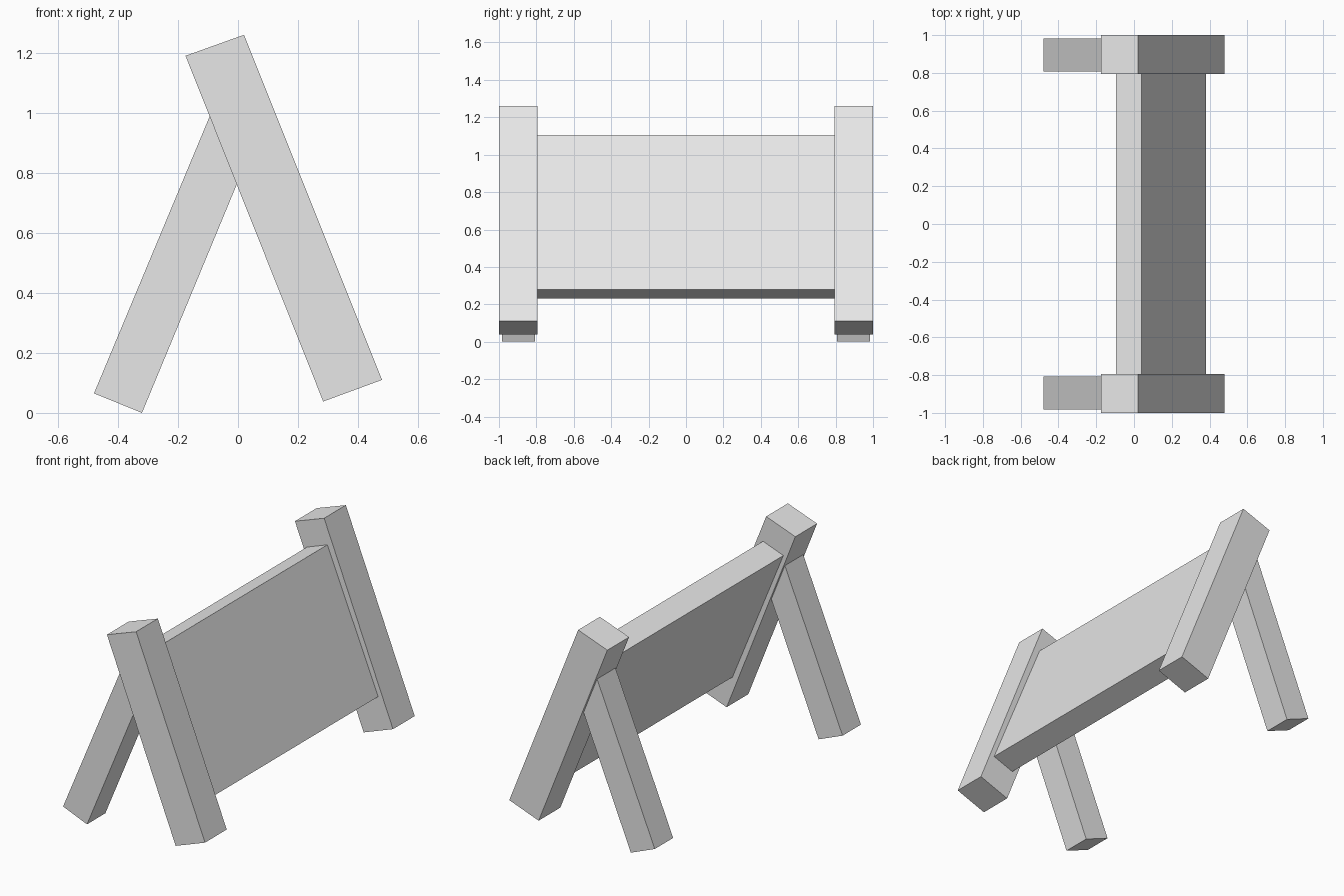
import bpy
import bmesh

cube = bpy.data.objects.get("Cube")
if cube:
    bpy.data.objects.remove(cube, do_unlink=True)

grey = bpy.data.materials.new("light_grey")
grey.use_nodes = True
colour = (0.8, 0.8, 0.8, 1)
grey.diffuse_color = colour
grey.node_tree.nodes["Principled BSDF"].inputs["Base Color"].default_value = colour


def beam(name, profile, y0, y1):
    """Extrude an x-z outline from y0 to y1."""
    bm = bmesh.new()
    face = bm.faces.new([bm.verts.new((x, y0, z)) for x, z in profile])
    out = bmesh.ops.extrude_face_region(bm, geom=[face])
    moved = [v for v in out["geom"] if isinstance(v, bmesh.types.BMVert)]
    bmesh.ops.translate(bm, verts=moved, vec=(0, y1 - y0, 0))
    bmesh.ops.recalc_face_normals(bm, faces=bm.faces)
    mesh = bpy.data.meshes.new(name)
    bm.to_mesh(mesh)
    bm.free()
    mesh.materials.append(grey)
    obj = bpy.data.objects.new(name, mesh)
    bpy.context.collection.objects.link(obj)
    return obj


post = [(-0.175, 1.19), (0.02, 1.26), (0.48, 0.11), (0.284, 0.038)]
leg = [(-0.48, 0.065), (-0.32, 0), (0.07, 0.94), (-0.077, 1.03)]
board = [(-0.095, 1.055), (0.041, 1.105), (0.381, 0.28), (0.245, 0.23)]

# Leaning post and rear prop at each end
for end, side in (("front", -1), ("back", 1)):
    beam(end + "_post", post, side * 0.793, side)
    beam(end + "_prop_leg", leg, side * 0.808, side * 0.983)

# Sloping board between the posts
beam("sloping_board", board, -0.795, 0.795)
